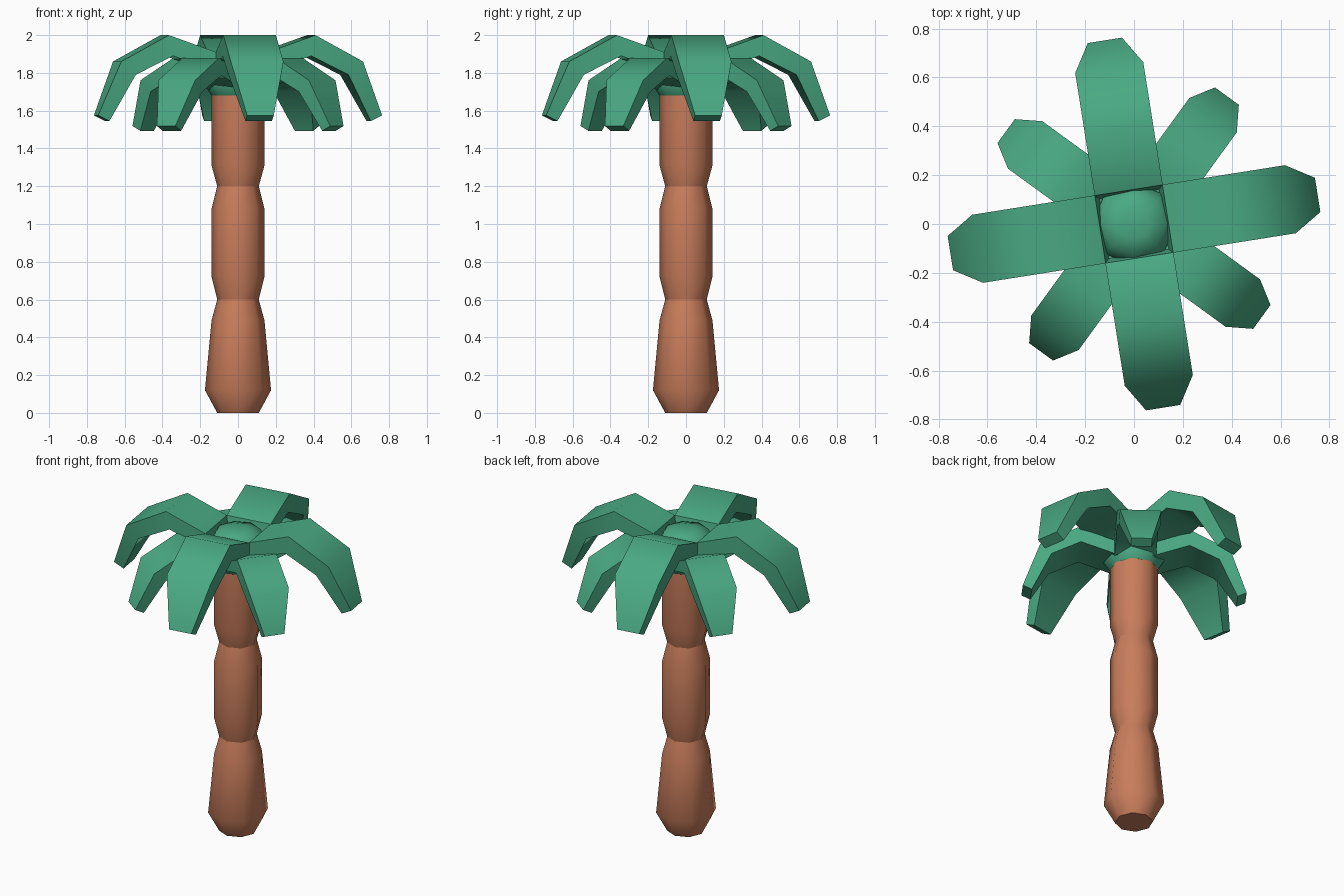
import bpy, bmesh, math
from mathutils import Matrix

if "Cube" in bpy.data.objects:
    bpy.data.objects.remove(bpy.data.objects["Cube"])


def material(name, rgb):
    m = bpy.data.materials.new(name)
    m.diffuse_color = (*rgb, 1)
    m.use_nodes = True
    m.node_tree.nodes["Principled BSDF"].inputs["Base Color"].default_value = m.diffuse_color
    return m


bark = material("bark_brown", (0.58, 0.205, 0.105))
leaf = material("leaf_green", (0.068, 0.40, 0.23))


def finish(name, bm, mat, angle):
    bmesh.ops.recalc_face_normals(bm, faces=bm.faces)
    me = bpy.data.meshes.new(name)
    bm.to_mesh(me)
    bm.free()
    ob = bpy.data.objects.new(name, me)
    bpy.context.collection.objects.link(ob)
    me.materials.append(mat)
    bpy.ops.object.select_all(action='DESELECT')
    ob.select_set(True)
    bpy.context.view_layer.objects.active = ob
    bpy.ops.object.shade_smooth_by_angle(angle=math.radians(angle))
    return ob


def lathe(name, profile, mat, sides=8, angle=50):
    """Closed turned solid from (radius, height) points."""
    bm = bmesh.new()
    rings = [[bm.verts.new((r * math.cos(i * math.tau / sides),
                            r * math.sin(i * math.tau / sides), z))
              for i in range(sides)] for r, z in profile]
    for a, b in zip(rings, rings[1:]):
        for i in range(sides):
            j = (i + 1) % sides
            bm.faces.new((a[i], a[j], b[j], b[i]))
    bm.faces.new(rings[0])
    bm.faces.new(rings[-1])
    return finish(name, bm, mat, angle)


# Each frond station: top (r, z), underside (r, z), half width
STATIONS = [((0.14, 1.91), (0.12, 1.80), 0.141),
            ((0.393, 2.00), (0.37, 1.89), 0.141),
            ((0.648, 1.86), (0.57, 1.79), 0.141),
            ((0.761, 1.575), (0.70, 1.545), 0.071)]


def frond(name, angle, scale, lift):
    bm = bmesh.new()
    rings = [[bm.verts.new(p) for p in ((t[0], -w, t[1]), (t[0], w, t[1]),
                                        (u[0], w, u[1]), (u[0], -w, u[1]))]
             for t, u, w in STATIONS]
    for a, b in zip(rings, rings[1:]):
        for i in range(4):
            j = (i + 1) % 4
            bm.faces.new((a[i], a[j], b[j], b[i]))
    bm.faces.new(rings[0])
    bm.faces.new(rings[-1])
    bm.transform(Matrix.Rotation(math.radians(angle), 4, 'Z')
                 @ Matrix.Translation((0, 0, lift)) @ Matrix.Scale(scale, 4))
    finish(name, bm, leaf, 55)


# Trunk in three bulging segments
lathe("trunk_base", [(0.11, 0), (0.175, 0.12), (0.14, 0.49), (0.11, 0.6)], bark)
lathe("trunk_middle", [(0.11, 0.6), (0.14, 0.72), (0.14, 1.08), (0.11, 1.2)], bark)
lathe("trunk_top", [(0.11, 1.2), (0.14, 1.31), (0.14, 1.70)], bark)

# Crown hub that the fronds grow from
lathe("crown_hub", [(0.14, 1.68), (0.18, 1.74), (0.17, 1.83), (0.13, 1.90),
                    (0.06, 1.92)], leaf)

# Large upper fronds, and smaller lower ones between them
for k in range(4):
    frond(f"upper_frond_{k + 1}", 9 + 90 * k, 1.0, 0.0)
    frond(f"lower_frond_{k + 1}", 54 + 90 * k, 0.85, 0.18)
